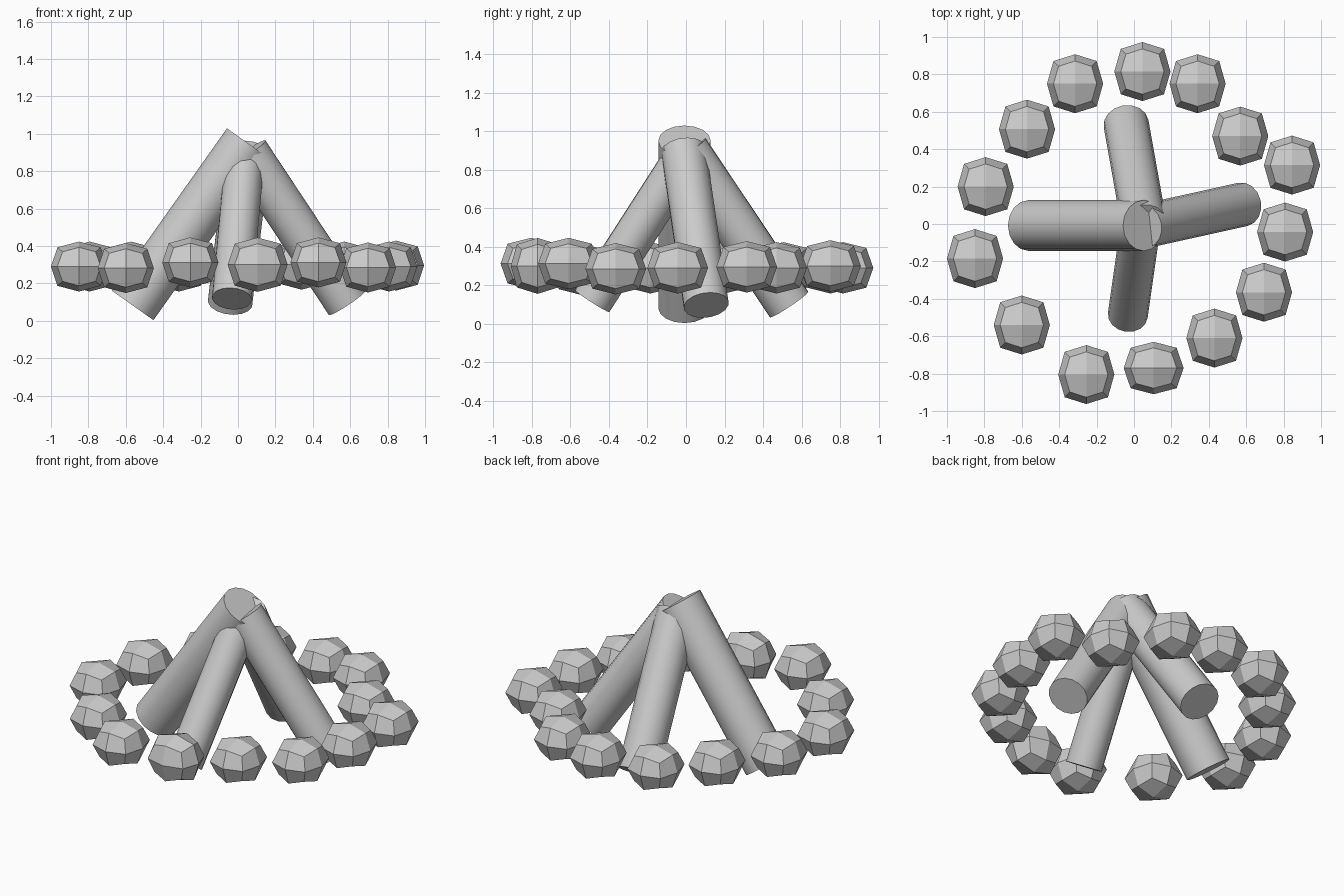
import bpy, bmesh
from mathutils import Vector

if "Cube" in bpy.data.objects:
    bpy.data.objects.remove(bpy.data.objects["Cube"])

def finish(bm, name):
    me = bpy.data.meshes.new(name)
    bm.to_mesh(me)
    bm.free()
    ob = bpy.data.objects.new(name, me)
    bpy.context.collection.objects.link(ob)
    return ob

def log(name, foot, tip, r):
    foot, tip = Vector(foot), Vector(tip)
    axis = tip - foot
    bm = bmesh.new()
    bmesh.ops.create_cone(bm, cap_ends=True, segments=16, radius1=r, radius2=r,
                          depth=axis.length)
    bm.transform(axis.to_track_quat('Z', 'Y').to_matrix().to_4x4())
    bmesh.ops.translate(bm, vec=(foot + tip) / 2, verts=bm.verts)
    ob = finish(bm, name)
    bpy.ops.object.select_all(action='DESELECT')
    ob.select_set(True)
    bpy.context.view_layer.objects.active = ob
    bpy.ops.object.shade_smooth_by_angle(angle=0.7)

def stone(name, loc, size):
    # cube split 2x2 per side, then rounded: mid-edges and corners pulled in
    bm = bmesh.new()
    bmesh.ops.create_cube(bm, size=2)
    bmesh.ops.subdivide_edges(bm, edges=bm.edges[:], cuts=1, use_grid_fill=True)
    for v in bm.verts:
        n = sum(abs(c) > 0.5 for c in v.co)
        v.co *= {1: 1.0, 2: 0.77, 3: 0.59}[n]
        v.co = Vector(c * s / 2 for c, s in zip(v.co, size)) + Vector(loc)
    finish(bm, name)

# leaning logs
log("left_log", (-.563, -.008, .082), (.052, -.008, .95), .136)
log("right_log", (.582, .105, .096), (.05, -.013, .90), .118)
log("back_log", (-.042, .535, .10), (.053, .003, .895), .121)
log("front_log", (-.033, -.487, .118), (.035, -.01, .86), .107)

# ring of stones
ring = [(.045, .815, .29), (.34, .75, .30), (.568, .47, .29), (.845, .315, .295),
        (.808, -.043, .29), (.695, -.365, .285), (.43, -.61, .312), (.105, -.77, .30),
        (-.255, -.805, .312), (-.60, -.54, .282), (-.85, -.185, .29),
        (-.793, .20, .29), (-.572, .507, .29), (-.315, .75, .29)]
for i, p in enumerate(ring):
    size = (.32, .28, .29) if i == 7 else (.30, .315, .267)
    stone(f"stone_{i + 1}", p, size)
